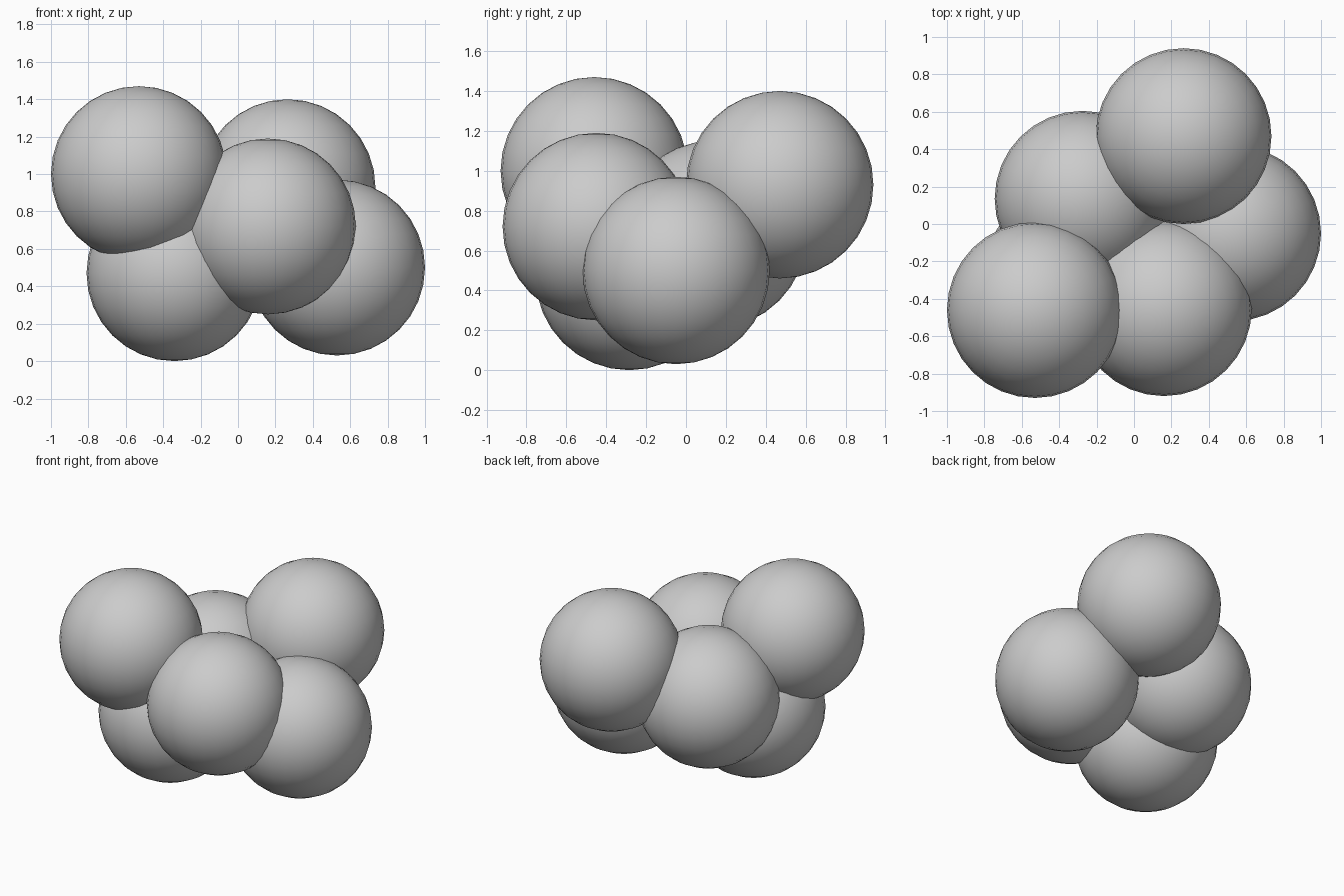
import bpy

if "Cube" in bpy.data.objects:
    bpy.data.objects.remove(bpy.data.objects["Cube"])

RADIUS = 0.47

# Cluster of equal, overlapping balls: name -> centre
balls = {
    "ball_upper_front_left": (-0.53, -0.46, 1.00),
    "ball_front_centre": (0.16, -0.45, 0.72),
    "ball_upper_back": (0.265, 0.47, 0.93),
    "ball_lower_right": (0.53, -0.05, 0.50),
    "ball_lower_left": (-0.34, -0.285, 0.47),
    "ball_back_left": (-0.275, 0.135, 0.68),
}


def add_ball(name, centre):
    bpy.ops.mesh.primitive_uv_sphere_add(
        segments=32, ring_count=16, radius=RADIUS, location=centre)
    ball = bpy.context.object
    ball.name = name
    bpy.ops.object.shade_smooth()


for name, centre in balls.items():
    add_ball(name, centre)
